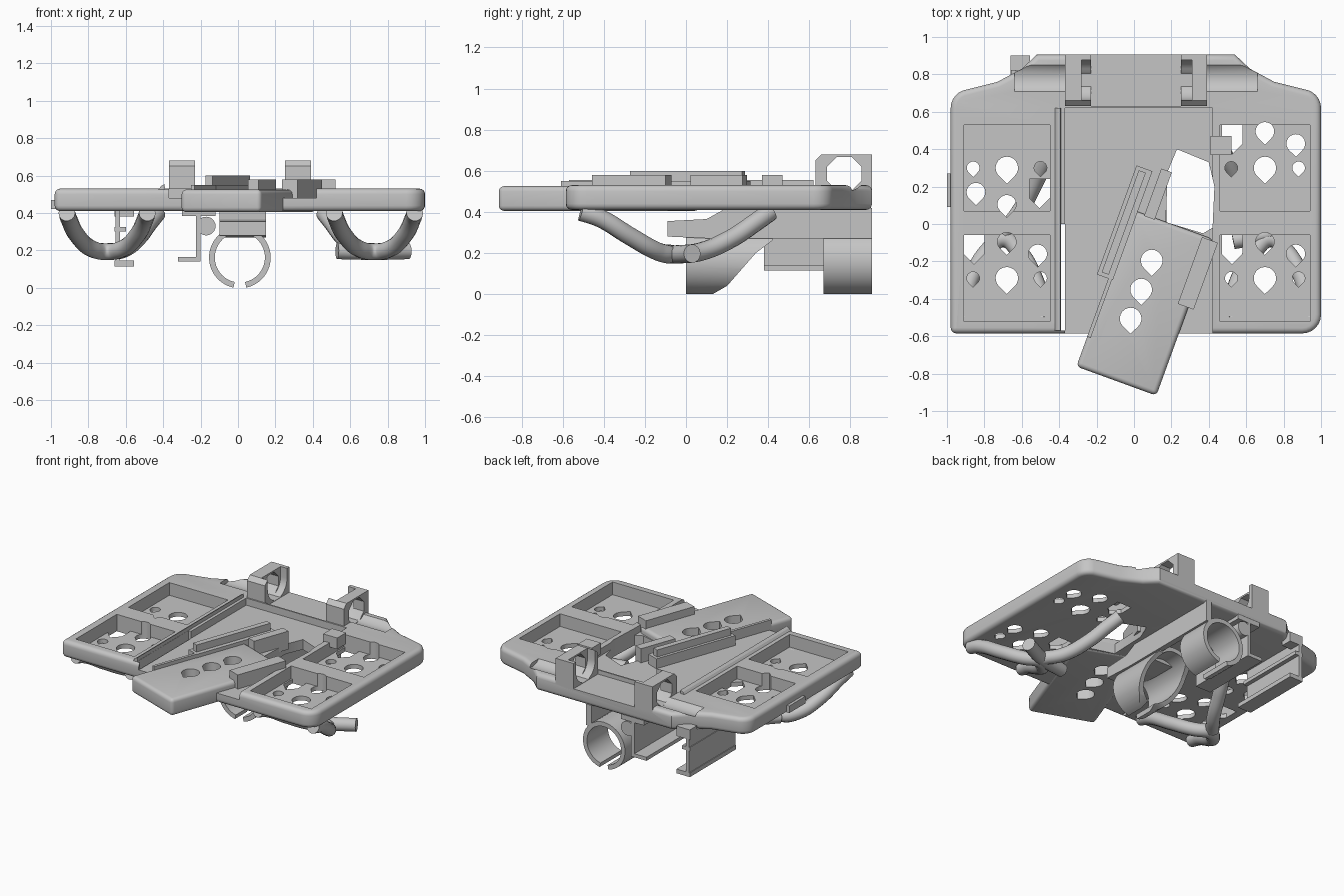
import bpy, bmesh, math
from mathutils import Vector

if "Cube" in bpy.data.objects:
    bpy.data.objects.remove(bpy.data.objects["Cube"])

grey = bpy.data.materials.new("plain grey")
grey.use_nodes = True
grey.diffuse_color = (0.56, 0.56, 0.56, 1)
grey.node_tree.nodes["Principled BSDF"].inputs["Base Color"].default_value = (0.56, 0.56, 0.56, 1)


def prisms(name, parts):
    """One object from extruded profiles: (points, axis, start, end)."""
    bm = bmesh.new()
    for pts, axis, a, b in parts:
        def place(p, h):
            return {"x": (h, p[0], p[1]), "y": (p[0], h, p[1]), "z": (p[0], p[1], h)}[axis]
        face = bm.faces.new([bm.verts.new(place(p, a)) for p in pts])
        ext = bmesh.ops.extrude_face_region(bm, geom=[face])["geom"]
        shift = Vector(place((0, 0), b - a))
        bmesh.ops.translate(bm, vec=shift, verts=[v for v in ext if isinstance(v, bmesh.types.BMVert)])
    bmesh.ops.recalc_face_normals(bm, faces=bm.faces)
    me = bpy.data.meshes.new(name)
    bm.to_mesh(me)
    bm.free()
    me.materials.append(grey)
    ob = bpy.data.objects.new(name, me)
    bpy.context.collection.objects.link(ob)
    return ob


def rect(x0, x1, y0, y1):
    return [(x0, y0), (x1, y0), (x1, y1), (x0, y1)]


def box(name, x0, x1, y0, y1, z0, z1):
    return prisms(name, [(rect(x0, x1, y0, y1), "z", z0, z1)])


def arc(cx, cy, r, a0, a1, n):
    angles = [math.radians(a0 + (a1 - a0) * i / n) for i in range(n + 1)]
    return [(cx + r * math.cos(a), cy + r * math.sin(a)) for a in angles]


def apply_mod(ob, mod):
    bpy.ops.object.select_all(action="DESELECT")
    bpy.context.view_layer.objects.active = ob
    ob.select_set(True)
    bpy.ops.object.modifier_apply(modifier=mod.name)


def cut(ob, cutter):
    cutter.hide_render = True
    mod = ob.modifiers.new("cut", "BOOLEAN")
    mod.operation, mod.solver, mod.object = "DIFFERENCE", "EXACT", cutter
    apply_mod(ob, mod)


def bevel(ob, width):
    mod = ob.modifiers.new("round", "BEVEL")
    mod.width, mod.segments = width, 4
    mod.limit_method, mod.angle_limit = "ANGLE", math.radians(50)
    apply_mod(ob, mod)


def smooth(ob):
    bpy.ops.object.select_all(action="DESELECT")
    bpy.context.view_layer.objects.active = ob
    ob.select_set(True)
    bpy.ops.object.shade_smooth_by_angle(angle=math.radians(35))


def teardrop(x, y, r):
    return arc(x, y, r, -45, 225, 16) + [(x, y - 1.41 * r)]


def house(x, y):
    w = 0.055
    return [(x - w, y + 0.08), (x - w, y - 0.02), (x, y - 0.075), (x + w, y - 0.02), (x + w, y + 0.08)]


def arm(t, s):
    """Point on the swung arm: t across, s along it from the front end."""
    a = math.radians(-20)
    return (-0.09 + t * math.cos(a) - s * math.sin(a), -0.82 + t * math.sin(a) + s * math.cos(a))


def arm_rect(t0, t1, s0, s1):
    return [arm(*p) for p in rect(t0, t1, s0, s1)]


# Main deck with swept rear shoulders
deck_pts = (arc(-0.95, -0.555, 0.03, 180, 270, 4) + arc(0.9, -0.485, 0.1, 270, 360, 6)
            + arc(0.9, 0.62, 0.1, 0, 70, 5) + [(0.75, 0.76), (0.62, 0.83), (0.54, 0.905)]
            + [(-0.52, 0.905), (-0.6, 0.83), (-0.73, 0.76)] + arc(-0.88, 0.62, 0.1, 110, 180, 5))
deck = prisms("main_deck", [(deck_pts, "z", 0.41, 0.53)])
bevel(deck, 0.035)

# Centre recess, rear landing and four pockets
pockets = [(rect(-0.37, 0.42, -0.8, 0.62), "z", 0.48, 0.8),
           (rect(-0.36, 0.38, 0.63, 1), "z", 0.5, 0.8)]
for x0, x1 in ((-0.91, -0.45), (0.46, 0.94)):
    for y0 in (0.07, -0.52):
        pockets.append((rect(x0, x1, y0, y0 + 0.46), "z", 0.44, 0.8))
recesses = prisms("recess_cutter", pockets)
cut(deck, recesses)

# Drop holes, side slot and the large opening
shapes = []
for cx, y in ((0.7, 0.3), (0.7, -0.29), (-0.68, -0.29), (-0.68, 0.3)):
    k = -1 if (cx < 0 < y) else 1
    shapes += [teardrop(cx, y, 0.06), teardrop(cx - 0.18, y, 0.034), teardrop(cx + 0.18, y, 0.034)]
    shapes.append(teardrop(cx, y + 0.195 * k, 0.05))
    shapes.append(teardrop(cx + 0.165 * k, y + 0.13 * k, 0.05))
    shapes.append(house(cx - 0.175 * k, y + (0.15 if k > 0 else -0.14)))
shapes.append([(0.17, 0.01), (0.18, 0.28), (0.23, 0.4), (0.4, 0.33), (0.43, 0.2), (0.42, -0.02), (0.37, -0.05)])
shapes.append(rect(-0.39, -0.37, -0.57, 0))
shapes += [teardrop(*arm(-0.04, s), 0.058) for s in (0.32, 0.485, 0.65)]
holes = prisms("hole_cutter", [(p, "z", 0.3, 0.8) for p in shapes])
cut(deck, holes)

# Smooth hollows in the shoulders, in line with the hinge bores
hollow = prisms("hollow", [(arc(0.78, 0.6, 0.1, 0, 350, 35), "x", a, b) for a, b in ((-0.64, -0.3), (0.3, 0.66))])
cut(deck, hollow)
bpy.data.objects.remove(hollow)
smooth(deck)

# Swung arm with its rails
plate = prisms("arm_plate", [(arm_rect(-0.225, 0.23, -0.02, 0.87), "z", 0.405, 0.525)])
bevel(plate, 0.025)
cut(plate, holes)
smooth(plate)
prisms("arm_left_rail", [(arm_rect(-0.29, -0.2, 0.48, 1.1), "z", 0.45, 0.55),
                         (arm_rect(-0.27, -0.23, 0.5, 1.08), "z", 0.54, 0.6)])
prisms("arm_right_rail", [(arm_rect(0.17, 0.26, 0.48, 0.86), "z", 0.45, 0.58)])
prisms("arm_end_rail", [(arm_rect(-0.16, -0.1, 0.86, 1.13), "z", 0.45, 0.58)])
prisms("arm_edge_lip", [(arm_rect(-0.225, -0.205, 0.15, 0.5), "z", 0.45, 0.55)])
for ob in (recesses, holes):
    bpy.data.objects.remove(ob)

# Deck fittings
prisms("left_ridge", [([(-0.43, 0.52), (-0.39, 0.48), (-0.392, 0.555), (-0.41, 0.545)], "y", -0.57, 0.62)])
box("side_latch", 0.41, 0.52, 0.37, 0.47, 0.5, 0.58)
box("side_tab", -1, -0.96, 0.09, 0.27, 0.42, 0.47)

# Hinge blocks with eight-sided bores and rounded inner cradles
block_pts = [(0.63, 0.48), (0.905, 0.48), (0.905, 0.68), (0.66, 0.68), (0.63, 0.65)]
cradle_pts = arc(0.77, 0.61, 0.108, 180, 360, 16) + [(0.878, 0.8), (0.662, 0.8)]
bore = prisms("bore", [(arc(0.77, 0.585, 0.09, 22.5, 337.5, 7), "x", -0.7, 0.7)])
for name, x0, x1, s0, s1 in (("right_hinge", -0.37, -0.23, -0.28, -0.2), ("left_hinge", 0.25, 0.39, 0.2, 0.31)):
    block = prisms(name, [(block_pts, "x", x0, x1)])
    cradle = prisms("cradle", [(cradle_pts, "x", s0, s1)])
    for c in (bore, cradle):
        cut(block, c)
    bpy.data.objects.remove(cradle)
    smooth(block)
bpy.data.objects.remove(bore)

# Keel and round clips below
prisms("keel_wall", [([(0.05, 0.34), (0.3, 0.27), (0.905, 0.27), (0.905, 0.42),
                       (0.2, 0.42), (0.1, 0.365)], "x", 0.11, 0.15)])
prisms("keel_nose", [([(-0.09, 0.28), (0.13, 0.27), (0.3, 0.27), (0.3, 0.42),
                       (0.2, 0.42), (0.1, 0.365), (-0.09, 0.355)], "x", -0.1, 0.15)])
ring = arc(0.01, 0.162, 0.165, -78, 258, 40) + arc(0.01, 0.162, 0.134, 258, -78, 40)
smooth(prisms("rear_clip", [(ring, "y", 0.67, 0.905)]))
scoop = prisms("front_clip", [(ring, "y", 0, 0.42)])
sweep = prisms("sweep", [([(0.13, -0.1), (0.13, 0), (0.2, 0.04), (0.27, 0.12), (0.34, 0.2),
                           (0.42, 0.26), (0.5, 0.26), (0.5, -0.1)], "x", -0.5, 0.5)])
cut(scoop, sweep)
bpy.data.objects.remove(sweep)
smooth(scoop)

# Hanging brackets
prisms("outer_bracket", [(rect(-0.655, -0.63, 0.115, 0.42), "y", 0.38, 0.9),
                         (rect(-0.66, -0.555, 0.115, 0.145), "y", 0.38, 0.9),
                         (rect(-0.66, -0.6, 0.3, 0.325), "y", 0.38, 0.9),
                         (rect(-0.66, -0.555, 0.38, 0.45), "y", 0.82, 0.9)])
prisms("inner_bracket", [(rect(-0.225, -0.2, 0.14, 0.42), "y", 0.38, 0.9),
                         (rect(-0.32, -0.2, 0.14, 0.165), "y", 0.38, 0.9),
                         (rect(-0.3, -0.12, 0.385, 0.42), "y", 0.38, 0.9)])
smooth(prisms("small_pipe", [(arc(-0.17, 0.33, 0.05, 0, 345, 23), "y", 0.38, 0.9)]))


def tube(name, path, mirrored):
    cu = bpy.data.curves.new(name, "CURVE")
    cu.dimensions = "3D"
    cu.bevel_depth, cu.bevel_resolution, cu.use_fill_caps = 0.045, 5, True
    sp = cu.splines.new("BEZIER")
    sp.bezier_points.add(len(path) - 1)
    for bp, (x, y, z) in zip(sp.bezier_points, path):
        bp.co = (0.03 - x if mirrored else x, y, z)
        bp.handle_left_type = bp.handle_right_type = "AUTO"
    cu.materials.append(grey)
    bpy.context.collection.objects.link(bpy.data.objects.new(name, cu))


# Three-legged hand grips: front loop plus a leg to the inner rear
outer_leg = [(0.945, -0.51, 0.4), (0.935, -0.42, 0.37), (0.89, -0.27, 0.28), (0.81, -0.14, 0.208)]
inner_leg = [(1.46 - x, y, z) for x, y, z in reversed(outer_leg)]
rear_leg = [(0.73, -0.05, 0.193), (0.64, 0.07, 0.206), (0.56, 0.22, 0.27), (0.5, 0.34, 0.35), (0.46, 0.41, 0.4)]
for side, mirrored in (("left", False), ("right", True)):
    tube(side + "_grip_loop", outer_leg + [(0.73, -0.08, 0.193)] + inner_leg, mirrored)
    tube(side + "_grip_rear_leg", rear_leg, mirrored)
tube("left_grip_bar", [(0.53, -0.09, 0.197), (0.73, -0.05, 0.193), (0.91, 0.03, 0.197)], False)
